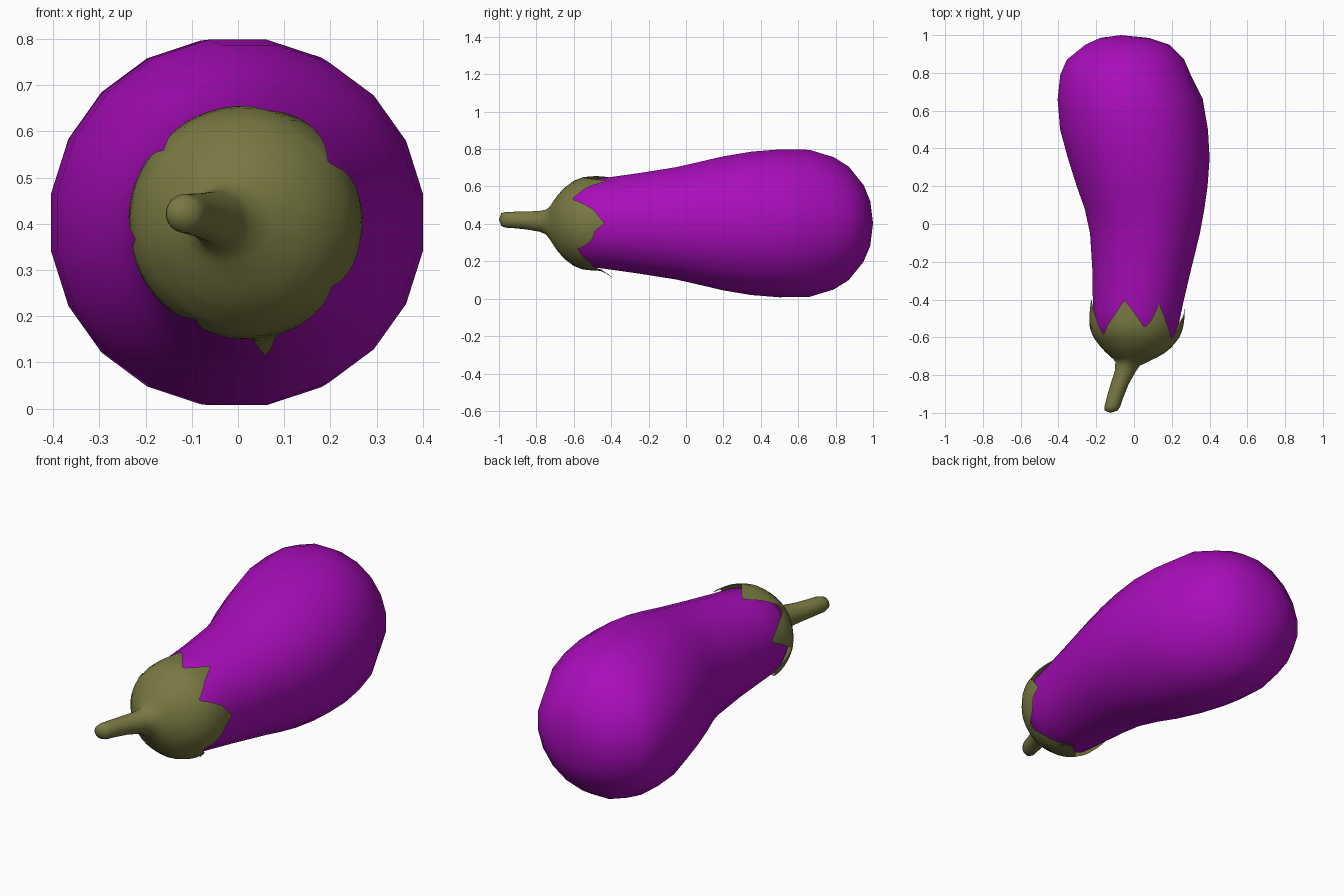
import bpy, bmesh, math

if "Cube" in bpy.data.objects:
    bpy.data.objects.remove(bpy.data.objects["Cube"])


def material(name, rgb):
    m = bpy.data.materials.new(name)
    m.diffuse_color = (*rgb, 1)
    m.use_nodes = True
    m.node_tree.nodes["Principled BSDF"].inputs["Base Color"].default_value = m.diffuse_color
    return m


def make_object(name, grid, mat, cap_start, cap_end):
    """Skin a list of rings (each a list of points) into a smooth tube."""
    bm = bmesh.new()
    rows = [[bm.verts.new(p) for p in ring] for ring in grid]
    n = len(rows[0])
    for a, b in zip(rows, rows[1:]):
        for i in range(n):
            j = (i + 1) % n
            bm.faces.new((a[i], a[j], b[j], b[i]))
    for row, cap in ((rows[0], cap_start), (rows[-1], cap_end)):
        if cap:
            c = bm.verts.new(cap)
            for i in range(n):
                bm.faces.new((row[i], row[(i + 1) % n], c))
    bmesh.ops.recalc_face_normals(bm, faces=bm.faces)
    me = bpy.data.meshes.new(name)
    bm.to_mesh(me)
    bm.free()
    me.materials.append(mat)
    for p in me.polygons:
        p.use_smooth = True
    ob = bpy.data.objects.new(name, me)
    bpy.context.collection.objects.link(ob)
    return ob


def lerp_table(table, t):
    """Interpolate rows of (key, values...) at key t."""
    if t <= table[0][0]:
        return table[0][1:]
    for a, b in zip(table, table[1:]):
        if t <= b[0]:
            f = (t - a[0]) / (b[0] - a[0])
            return tuple(u + (v - u) * f for u, v in zip(a[1:], b[1:]))
    return table[-1][1:]


purple = material("aubergine purple", (0.40, 0.004, 0.50))
green = material("olive green", (0.19, 0.19, 0.055))
CZ = 0.403

# Fruit body sections: y, centre x, radius x, radius z
body = [(-.64, .01, .15, .15), (-.60, .01, .20, .20), (-.53, .01, .228, .232),
        (-.42, .021, .240, .246), (-.25, .04, .261, .270), (-.05, .058, .292, .302),
        (.08, .056, .318, .332), (.20, .043, .348, .36), (.35, .025, .377, .385),
        (.50, 0, .393, .397), (.66, -.02, .386, .395), (.79, -.045, .347, .355),
        (.87, -.045, .312, .305), (.95, -.035, .222, .205), (.985, -.05, .13, .12)]
N = 20
grid = []
for y, cx, rx, rz in body:
    grid.append([(cx + 1.008 * rx * math.cos((i + .5) * math.tau / N), y,
                  CZ + 1.008 * rz * math.sin((i + .5) * math.tau / N)) for i in range(N)])
make_object("fruit_body", grid, purple, (.01, -.66, CZ), (-.07, 1.0, CZ))

# Calyx rim: angle, y of the jagged edge (tips and notches)
rim = [(0, -.435), (18, -.50), (24, -.54), (35, -.61), (50, -.53), (63, -.42), (72, -.51),
       (80, -.55), (93, -.47), (106, -.40), (118, -.48), (125, -.52), (138, -.585), (150, -.49),
       (165, -.395), (178, -.50), (188, -.58), (198, -.51), (207, -.44),
       (222, -.51), (243, -.58), (262, -.49), (273, -.45), (280, -.385),
       (286, -.47), (305, -.52), (324, -.58), (335, -.52), (341, -.50), (346, -.49),
       (350, -.49), (360, -.435)]
# Calyx bulb: y, centre x, centre z, radius
bulb = [(-.73, -.012, .405, .085), (-.71, .0, .405, .115), (-.685, .008, .404, .152),
        (-.65, .012, .403, .19), (-.60, .013, .403, .228), (-.55, .013, .403, .247),
        (-.50, .015, .403, .252), (-.42, .018, .403, .253), (-.38, .021, .403, .255)]
# Stem: same columns, running to its blunt tip
stem = [(-.75, -.035, .41, .066), (-.78, -.046, .414, .056), (-.85, -.077, .418, .048),
        (-.92, -.101, .421, .044), (-.965, -.114, .422, .042), (-.988, -.121, .423, .034)]
M, ROWS = 120, 12
grid = []
for k in range(ROWS + 1):
    ring = []
    for i in range(M):
        a = math.tau * i / M
        edge = lerp_table(rim, 360 * i / M)[0]
        y = edge + (-.73 - edge) * k / ROWS
        cx, cz, r = lerp_table(bulb, y)
        bx, rx, rz = lerp_table(body, y)
        x, z = cx + r * math.cos(a), cz + r * math.sin(a)
        # keep the leaf tips just outside the fruit skin
        if y > -.6:
            q = math.hypot((x - bx) / (rx * 1.008 + .005), (z - CZ) / (rz * 1.008 + .005))
            if q < 1:
                x, z = bx + (x - bx) / q, CZ + (z - CZ) / q
        # the lowest leaf tip curls away from the fruit
        if abs(a - math.radians(280)) < .12 and y > -.46:
            z -= .04 * (y + .46) / .075
        ring.append((x, y, z))
    grid.append(ring)
for y, cx, cz, r in stem:
    grid.append([(cx + r * math.cos(math.tau * i / M), y, cz + r * math.sin(math.tau * i / M))
                 for i in range(M)])
make_object("calyx_and_stem", grid, green, None, (-.123, -1.0, .424))
